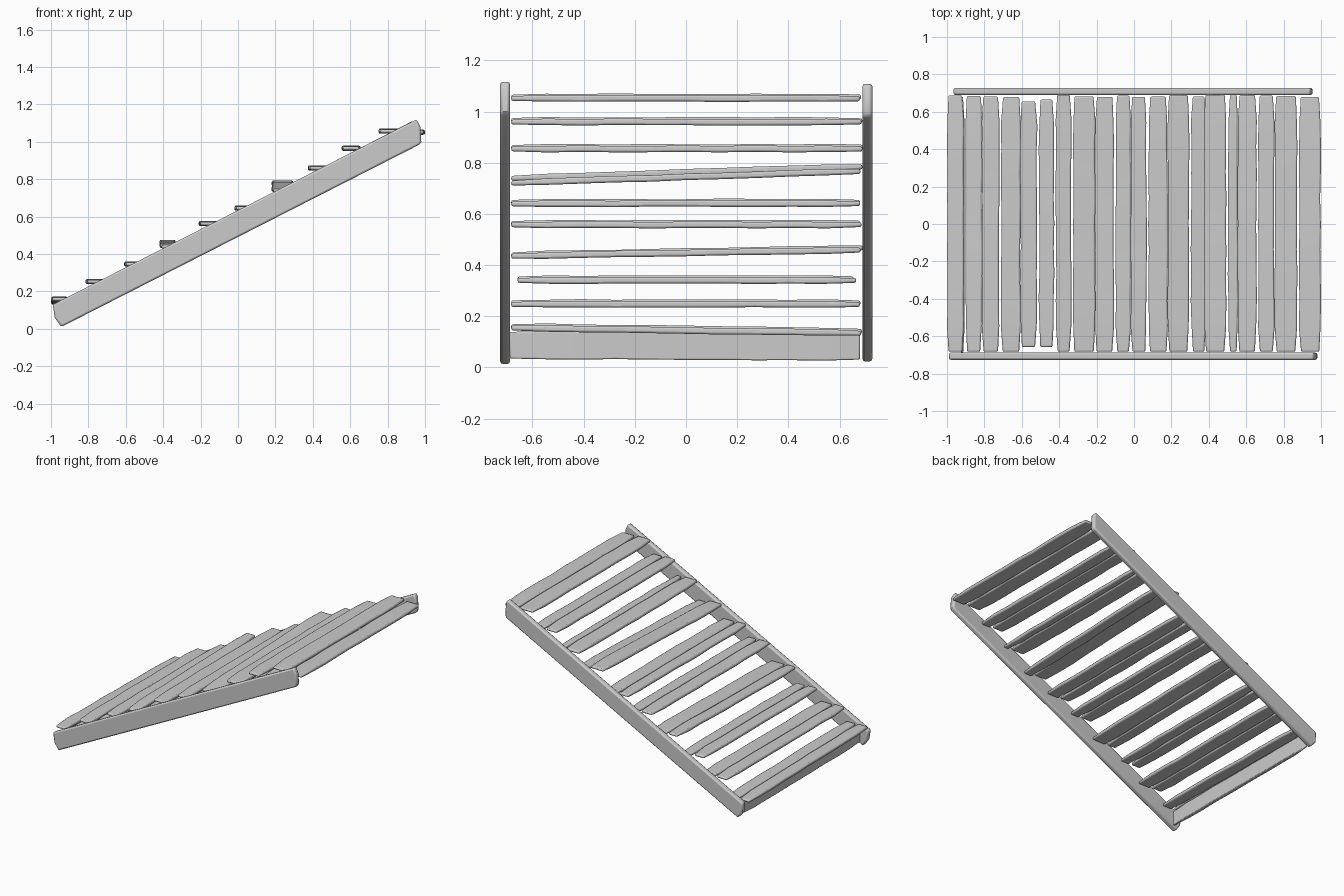
import bpy, bmesh, math, random

if "Cube" in bpy.data.objects:
    bpy.data.objects.remove(bpy.data.objects["Cube"], do_unlink=True)
random.seed(4)

# One plain grey for the whole staircase
grey = bpy.data.materials.new("weathered grey")
grey.use_nodes = True
COLOUR = (0.6, 0.6, 0.6, 1)
grey.diffuse_color = COLOUR
grey.node_tree.nodes["Principled BSDF"].inputs["Base Color"].default_value = COLOUR


def finish(name, bm, bevel):
    """Turn a bmesh into a softly worn wooden part."""
    bmesh.ops.recalc_face_normals(bm, faces=bm.faces)
    mesh = bpy.data.meshes.new(name)
    bm.to_mesh(mesh)
    bm.free()
    mesh.materials.append(grey)
    obj = bpy.data.objects.new(name, mesh)
    bpy.context.collection.objects.link(obj)
    mod = obj.modifiers.new("worn edges", 'BEVEL')
    mod.width = bevel
    mod.segments = 2
    mod.limit_method = 'ANGLE'
    mod.angle_limit = math.radians(40)
    bpy.ops.object.select_all(action='DESELECT')
    obj.select_set(True)
    bpy.context.view_layer.objects.active = obj
    bpy.ops.object.shade_smooth_by_angle(angle=math.radians(35))
    return obj


def plank(name, x0, x1, y0, y1, z, tilt=0.0, thick=0.025, wobble=0.005, sections=10):
    """Board running along y with slightly uneven long edges."""
    bm = bmesh.new()
    rings = []
    for i in range(sections + 1):
        t = i / sections
        end = i in (0, sections)
        a = x0 + random.uniform(0, wobble) + (0.008 if end else 0)
        b = x1 - random.uniform(0, wobble) - (0.008 if end else 0)
        h = thick / 2 - (0.003 if end else 0)
        zc = z + tilt * (t - 0.5) + random.uniform(-0.0015, 0.0015)
        y = y0 + (y1 - y0) * t
        rings.append([bm.verts.new((x, y, zc + s)) for x, s in ((a, -h), (b, -h), (b, h), (a, h))])
    for r, q in zip(rings, rings[1:]):
        for k in range(4):
            n = (k + 1) % 4
            bm.faces.new((r[k], r[n], q[n], q[k]))
    bm.faces.new(rings[0])
    bm.faces.new(rings[-1])
    return finish(name, bm, min(0.008, thick * 0.3))


def stringer(name, profile, y0, y1):
    """Sloping side board extruded from its side profile."""
    bm = bmesh.new()
    face = bm.faces.new([bm.verts.new((x, y0, z)) for x, z in profile])
    ext = bmesh.ops.extrude_face_region(bm, geom=[face])
    for v in ext["geom"]:
        if isinstance(v, bmesh.types.BMVert):
            v.co.y = y1
    return finish(name, bm, 0.01)


# Side boards
stringer("front_stringer",
         [(-0.99, 0.13), (-0.98, 0.06), (-0.945, 0.01), (0.97, 0.985),
          (0.98, 1.0), (0.975, 1.08), (0.955, 1.12)], -0.726, -0.688)
stringer("back_stringer",
         [(-0.965, 0.135), (-0.96, 0.06), (-0.925, 0.02), (0.95, 0.98),
          (0.955, 1.0), (0.95, 1.09), (0.935, 1.112)], 0.69, 0.728)

# Treads: front edge, split between the two boards, back edge, height, tilt
STEPS = [
    (-1.0, -0.905, -0.81, 0.147, -0.02), (-0.815, -0.715, -0.605, 0.25, 0),
    (-0.61, -0.513, -0.425, 0.343, 0), (-0.42, -0.33, -0.205, 0.45, 0.025),
    (-0.21, -0.103, -0.015, 0.56, 0), (-0.02, 0.072, 0.182, 0.643, 0),
    (0.178, 0.3, 0.387, 0.753, 0.045), (0.373, 0.498, 0.558, 0.857, 0),
    (0.553, 0.66, 0.752, 0.962, 0), (0.75, 0.878, 1.0, 1.054, 0),
]
for i, (a, m, b, z, tilt) in enumerate(STEPS):
    reach = 0.658 if i == 2 else 0.683
    for part, x0, x1, dz in (("front", a, m - 0.003, 0.003), ("back", m + 0.003, b, -0.003)):
        if i == 6:
            dz *= 3
        slack = random.uniform(0, 0.012)
        plank(f"tread_{i + 1}_{part}", x0, x1, -reach, reach + 0.008 - slack, z + dz, tilt)

# Riser closing the lowest step
plank("bottom_riser", -0.935, -0.905, -0.688, 0.68, 0.085, -0.006, thick=0.11, wobble=0.002)
